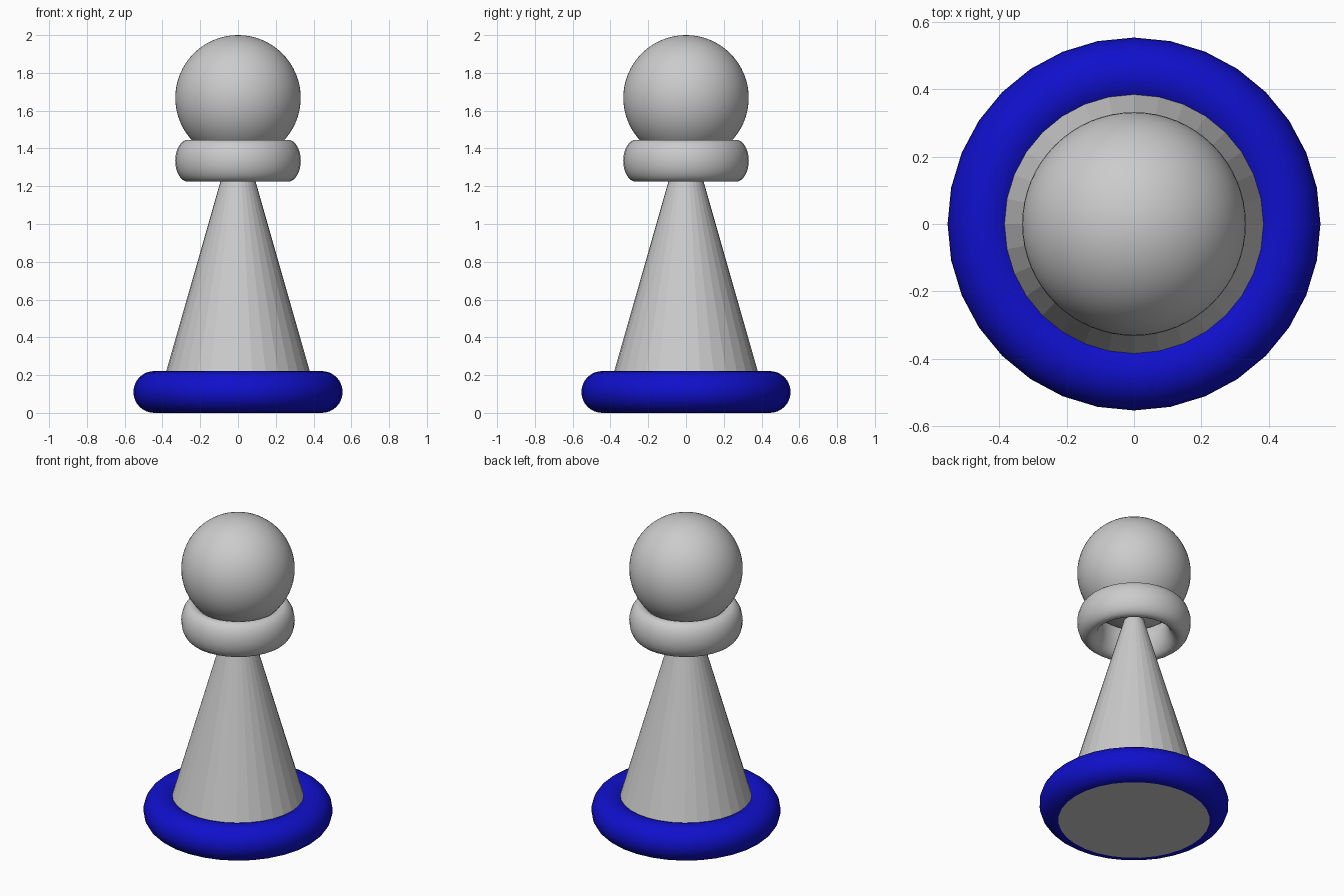
import bpy, math

if "Cube" in bpy.data.objects:
    bpy.data.objects.remove(bpy.data.objects["Cube"])

R = 0.443  # main radius: cone foot and base ring centreline


def finish(name, smooth):
    obj = bpy.context.object
    obj.name = name
    if smooth:
        bpy.ops.object.shade_smooth_by_angle(angle=math.radians(30))
    return obj


def ring(name, z, width_scale):
    # Torus squeezed in plan only, so both rings share the same height
    bpy.ops.mesh.primitive_torus_add(
        major_radius=R, minor_radius=R / 4,
        major_segments=32, minor_segments=32, location=(0, 0, z))
    bpy.context.object.scale = (width_scale, width_scale, 1)
    bpy.ops.object.transform_apply(location=False, rotation=False, scale=True)
    return finish(name, True)


# Tapered body, standing on the ground and ending inside the head
bpy.ops.mesh.primitive_cone_add(vertices=32, radius1=R, radius2=0,
                                depth=1.55, location=(0, 0, 0.775))
finish("body", False)

# Coloured base ring
base = ring("base_ring", R / 4, 1.0)
blue = bpy.data.materials.new("blue")
blue.diffuse_color = (0.005, 0.005, 0.6, 1)
blue.use_nodes = True
blue.node_tree.nodes["Principled BSDF"].inputs["Base Color"].default_value = blue.diffuse_color
base.data.materials.append(blue)

# Collar under the head
ring("collar", 1.335, 0.6)

# Round head
bpy.ops.mesh.primitive_uv_sphere_add(segments=64, ring_count=32,
                                     radius=0.332, location=(0, 0, 1.668))
finish("head", True)
